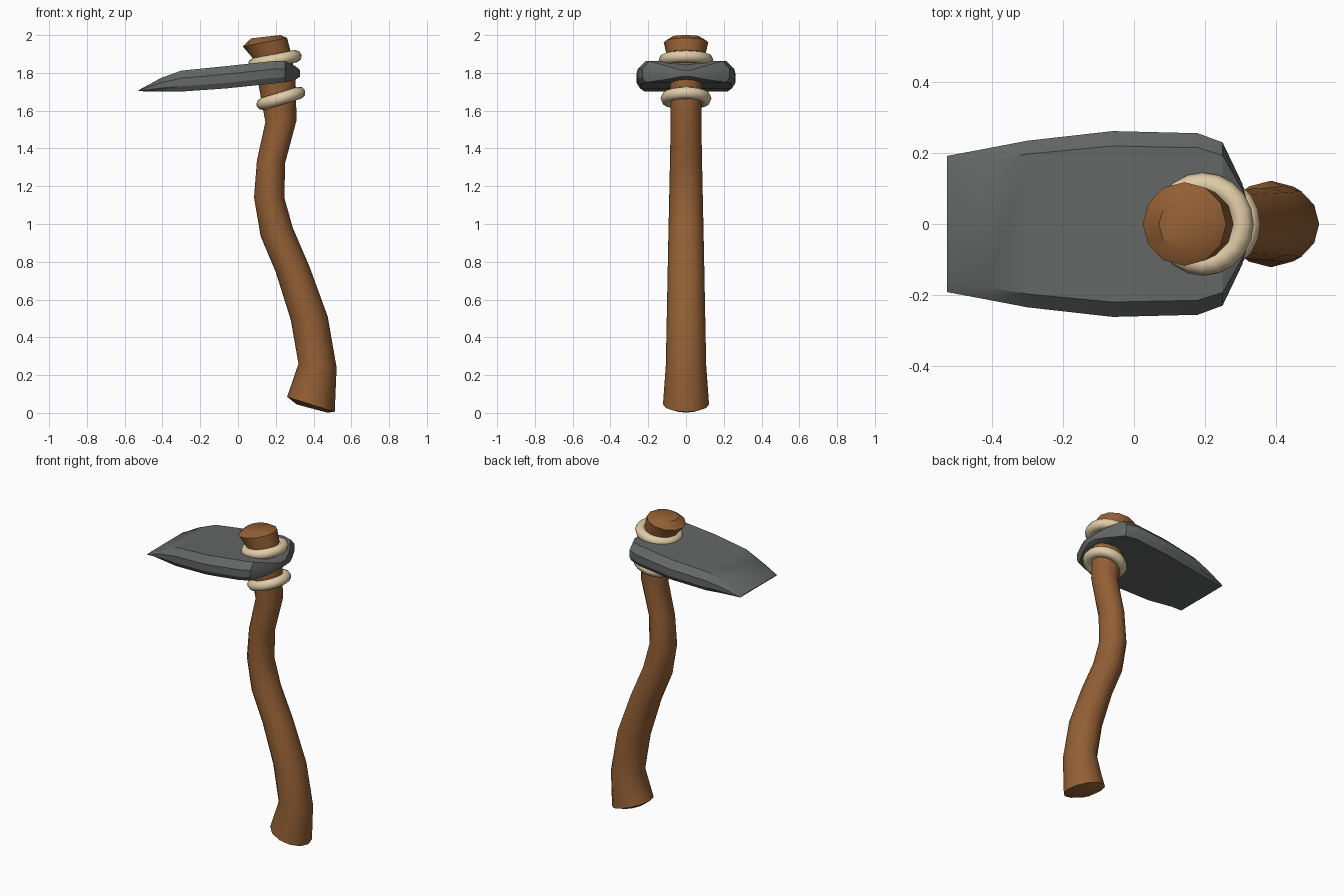
import bpy, bmesh, math

if "Cube" in bpy.data.objects:
    bpy.data.objects.remove(bpy.data.objects["Cube"])


def material(name, rgb):
    m = bpy.data.materials.new(name)
    m.diffuse_color = (*rgb, 1)
    m.use_nodes = True
    m.node_tree.nodes["Principled BSDF"].inputs["Base Color"].default_value = m.diffuse_color
    return m


wood = material("brown wood", (0.29, 0.115, 0.035))
stone = material("grey stone", (0.125, 0.135, 0.13))
rope = material("cream rope", (0.75, 0.60, 0.38))


def loft(name, rings, mat, angle):
    """Skin a list of equal-length point rings and cap both ends."""
    bm = bmesh.new()
    loops = [[bm.verts.new(p) for p in ring] for ring in rings]
    n = len(loops[0])
    for a, b in zip(loops, loops[1:]):
        for i in range(n):
            j = (i + 1) % n
            bm.faces.new((a[i], a[j], b[j], b[i]))
    bm.faces.new(loops[0][::-1])
    bm.faces.new(loops[-1])
    bmesh.ops.recalc_face_normals(bm, faces=bm.faces[:])
    me = bpy.data.meshes.new(name)
    bm.to_mesh(me)
    bm.free()
    ob = bpy.data.objects.new(name, me)
    bpy.context.collection.objects.link(ob)
    me.materials.append(mat)
    smooth(ob, angle)
    return ob


def smooth(ob, angle):
    bpy.ops.object.select_all(action='DESELECT')
    ob.select_set(True)
    bpy.context.view_layer.objects.active = ob
    bpy.ops.object.shade_smooth_by_angle(angle=math.radians(angle))


# Crooked handle: left x, left z, right x, right z, half depth
sections = [
    (0.31, 0.045, 0.47, 0.002, 0.075),
    (0.26, 0.085, 0.512, 0.005, 0.122),
    (0.32, 0.26, 0.522, 0.24, 0.107),
    (0.28, 0.49, 0.475, 0.51, 0.102),
    (0.20, 0.745, 0.38, 0.77, 0.097),
    (0.12, 0.935, 0.29, 0.98, 0.093),
    (0.085, 1.14, 0.245, 1.14, 0.089),
    (0.10, 1.335, 0.25, 1.325, 0.085),
    (0.145, 1.54, 0.31, 1.55, 0.081),
    (0.11, 1.73, 0.305, 1.76, 0.085),
    (0.085, 1.87, 0.282, 1.90, 0.10),
    (0.025, 1.94, 0.26, 1.985, 0.118),
    (0.07, 1.983, 0.225, 2.0, 0.075),
]
SIDES = 12
rings = []
for lx, lz, rx, rz, d in sections:
    ring = []
    for i in range(SIDES):
        a = 2 * math.pi * i / SIDES
        t = (1 + math.cos(a)) / 2
        ring.append((lx + (rx - lx) * t, d * math.sin(a), lz + (rz - lz) * t))
    rings.append(ring)
loft("handle", rings, wood, 35)

# Stone blade: x, top z, bottom z, half width, pull of the side corners in x
stations = [
    (-0.527, 1.708, 1.703, 0.192),
    (-0.41, 1.772, 1.702, 0.214),
    (-0.30, 1.812, 1.701, 0.235),
    (-0.06, 1.836, 1.718, 0.262),
    (0.18, 1.862, 1.743, 0.256),
    (0.25, 1.862, 1.750, 0.230),
    (0.305, 1.835, 1.765, 0.115),
    (0.328, 1.815, 1.78, 0.03),
]
rings = []
for x, top, bot, w in stations:
    t = top - bot
    half = [(0.84, top), (1.0, top - 0.36 * t), (1.0, bot + 0.25 * t), (0.93, bot)]
    rings.append([(x, w * k, z) for k, z in half] +
                 [(x, -w * k, z) for k, z in reversed(half)])
loft("blade", rings, stone, 25)

# Rope bindings above and below the blade
for name, loc, tilt, major in (("upper_binding", (0.195, 0, 1.867), 11, 0.112),
                               ("lower_binding", (0.227, 0, 1.665), 17, 0.102)):
    bpy.ops.mesh.primitive_torus_add(
        location=loc, rotation=(0, -math.radians(tilt), 0),
        major_radius=major, minor_radius=0.033,
        major_segments=20, minor_segments=8)
    ob = bpy.context.object
    ob.name = name
    ob.data.materials.append(rope)
    smooth(ob, 60)
